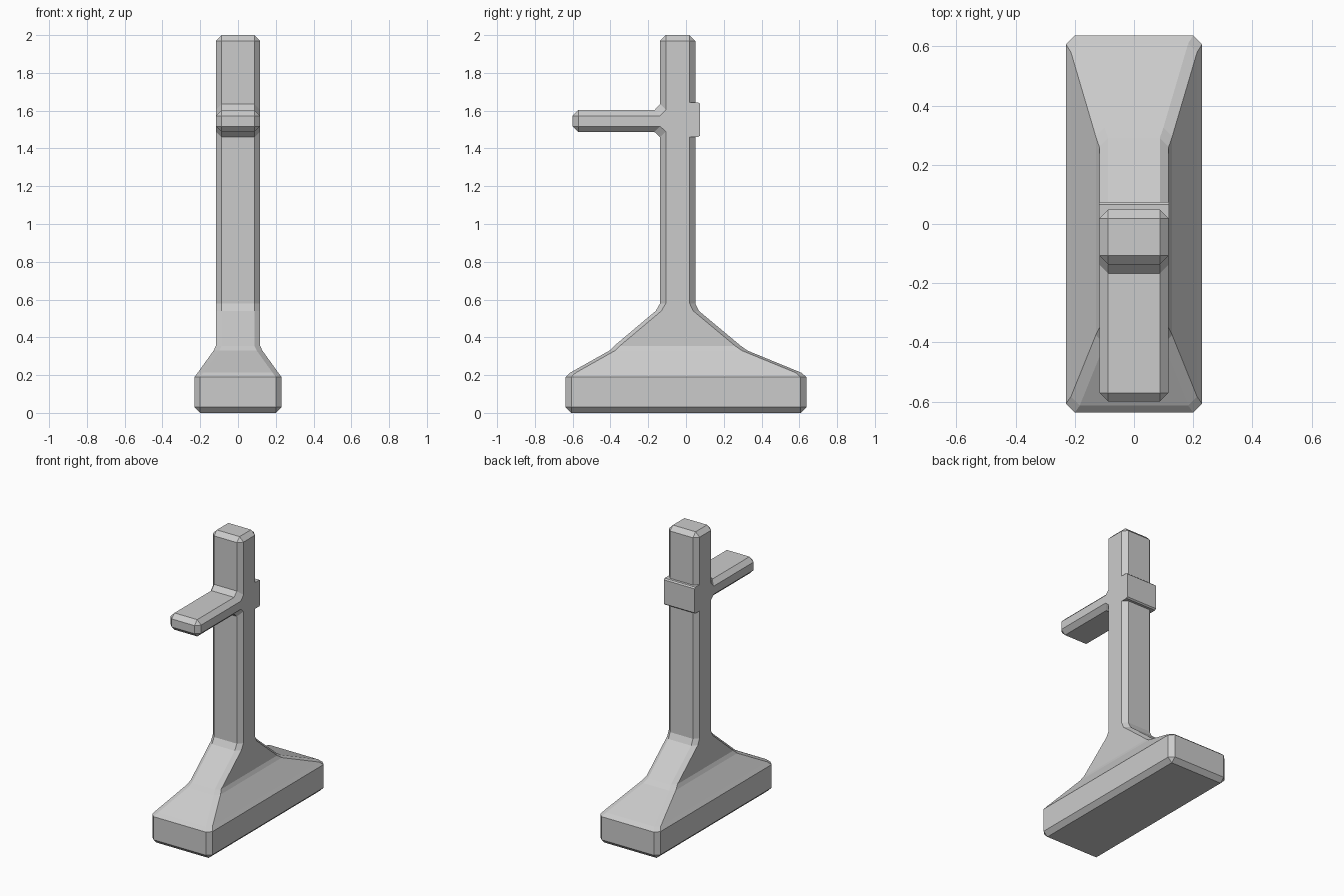
import bpy
import bmesh

if "Cube" in bpy.data.objects:
    bpy.data.objects.remove(bpy.data.objects["Cube"])


def loft(name, rings, cap_start=True, cap_end=True):
    """Skin a list of equal-length point rings into one flat-shaded object."""
    bm = bmesh.new()
    loops = [[bm.verts.new(p) for p in ring] for ring in rings]
    for a, b in zip(loops, loops[1:]):
        n = len(a)
        for i in range(n):
            j = (i + 1) % n
            bm.faces.new((a[i], a[j], b[j], b[i]))
    if cap_start:
        bm.faces.new(loops[0][::-1])
    if cap_end:
        bm.faces.new(loops[-1])
    bmesh.ops.remove_doubles(bm, verts=bm.verts, dist=0.0005)
    bmesh.ops.recalc_face_normals(bm, faces=bm.faces)
    mesh = bpy.data.meshes.new(name)
    bm.to_mesh(mesh)
    bm.free()
    obj = bpy.data.objects.new(name, mesh)
    bpy.context.collection.objects.link(obj)
    return obj


def octagon(hx, v0, v1, c=0.03):
    """Rectangle with chamfered corners as (u, v) points."""
    return [(hx - c, v0), (hx, v0 + c), (hx, v1 - c), (hx - c, v1),
            (c - hx, v1), (-hx, v1 - c), (-hx, v0 + c), (c - hx, v0)]


# Base, flared foot and post: half width, front y, back y, height, corner cut
sections = [
    (0.20, -0.607, 0.607, 0.00, 0.0),
    (0.23, -0.637, 0.637, 0.03, 0.03),
    (0.23, -0.637, 0.637, 0.19, 0.03),
    (0.213, -0.613, 0.610, 0.213, 0.03),
    (0.129, -0.405, 0.325, 0.33, 0.03),
    (0.117, -0.380, 0.290, 0.355, 0.03),
    (0.117, -0.160, 0.068, 0.54, 0.03),
    (0.117, -0.137, 0.049, 0.58, 0.03),
    (0.117, -0.137, 0.049, 1.97, 0.03),
    (0.087, -0.107, 0.019, 2.00, 0.0),
]
loft("base_and_post", [[(x, y, z) for x, y in octagon(hx, y0, y1, c)]
                       for hx, y0, y1, z, c in sections])

# Front arm with a flared root: y, half width, bottom, top, corner cut, side setback
arm = [
    (-0.600, 0.087, 1.517, 1.573, 0.0, 0.0),
    (-0.570, 0.117, 1.487, 1.603, 0.03, 0.0),
    (-0.167, 0.117, 1.487, 1.603, 0.03, 0.03),
    (-0.137, 0.117, 1.460, 1.635, 0.03, 0.03),
]
loft("front_arm", [[(x, y + (back if abs(x) > hx - 0.001 else 0), z)
                    for x, z in octagon(hx, z0, z1, c)]
                   for y, hx, z0, z1, c, back in arm], cap_end=False)

# Back plate wrapping the rear edge of the post
profile = [(0.018, 1.461), (0.066, 1.461), (0.075, 1.469),
           (0.075, 1.635), (0.066, 1.643), (0.018, 1.643)]
loft("back_plate", [[(x, y, z) for y, z in profile] for x in (-0.1175, 0.1175)])
